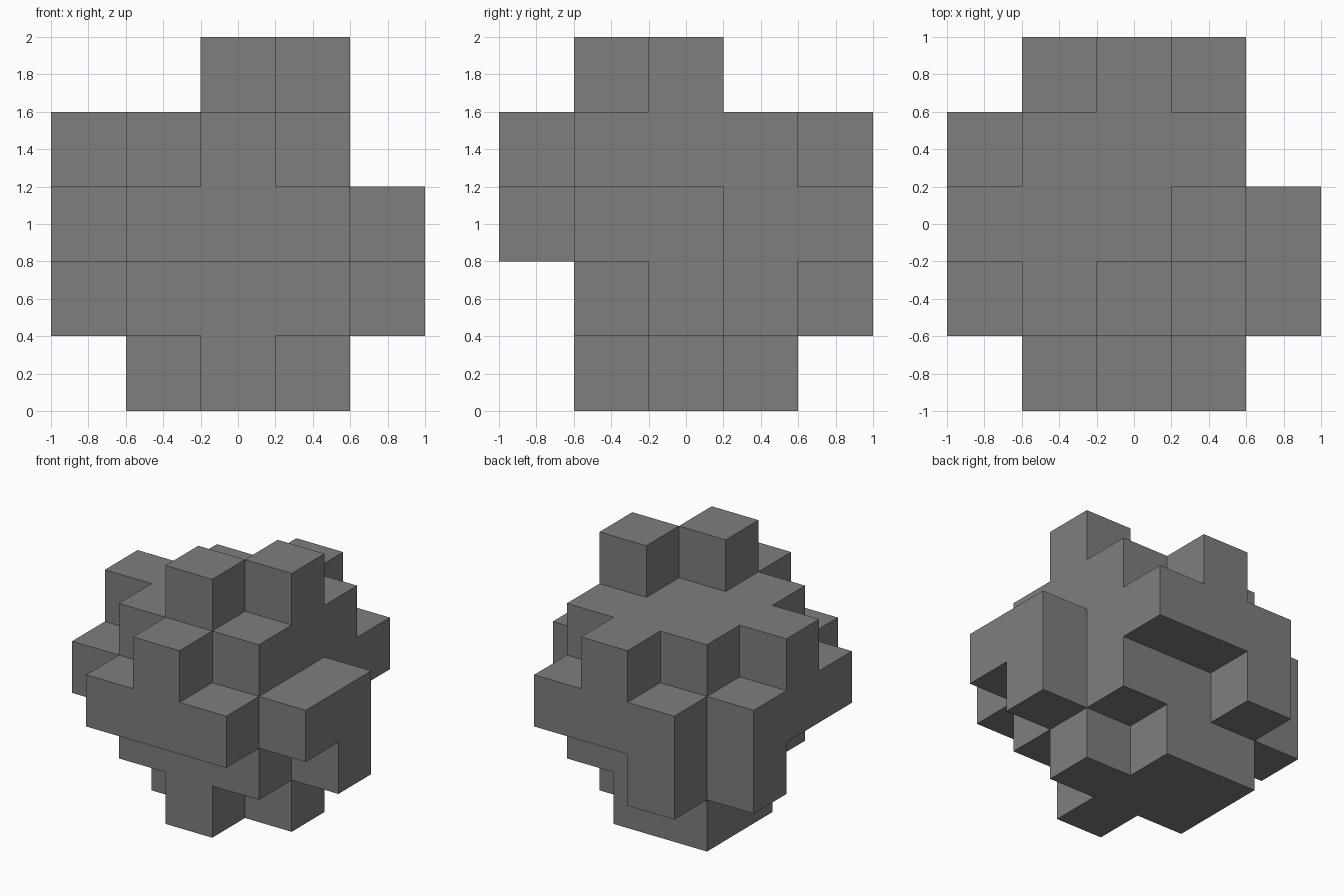
import bpy
import bmesh
from mathutils import Vector

if "Cube" in bpy.data.objects:
    bpy.data.objects.remove(bpy.data.objects["Cube"], do_unlink=True)

SIZE = 0.4  # edge of one block; the cluster fits a 5 x 5 x 5 grid

# Solid 3 x 3 x 3 core
cells = {(x, y, z) for x in (1, 2, 3) for y in (1, 2, 3) for z in (1, 2, 3)}

# Blocks on each side: axis, layer on that axis, positions on the other two axes
SIDES = {
    "right_studs": (0, 0, [(1, 2), (2, 2), (3, 2), (2, 3), (3, 1)]),   # (y, z)
    "left_studs": (0, 4, [(1, 2), (2, 2), (2, 1)]),                    # (y, z)
    "front_studs": (1, 0, [(1, 2), (2, 2), (3, 2), (2, 3)]),           # (x, z)
    "back_studs": (1, 4, [(1, 2), (2, 2), (3, 2), (2, 3), (1, 1)]),    # (x, z)
    "bottom_studs": (2, 0, [(1, 2), (1, 3), (2, 1), (2, 2), (2, 3), (3, 2)]),  # (x, y)
    "top_studs": (2, 4, [(2, 1), (3, 2)]),                             # (x, y)
}
for axis, layer, spots in SIDES.values():
    for spot in spots:
        cell = list(spot)
        cell.insert(axis, layer)
        cells.add(tuple(cell))


def add_outer_faces(bm, cell):
    """Add the faces of one block that do not touch another block."""
    for axis in range(3):
        for side in (0, 1):
            neighbour = list(cell)
            neighbour[axis] += 2 * side - 1
            if tuple(neighbour) in cells:
                continue
            u, v = (axis + 1) % 3, (axis + 2) % 3
            loop = []
            for du, dv in ((0, 0), (1, 0), (1, 1), (0, 1)):
                p = Vector(cell)
                p[axis] += side
                p[u] += du
                p[v] += dv
                loop.append(bm.verts.new((p - Vector((2.5, 2.5, 0))) * SIZE))
            bm.faces.new(loop if side else loop[::-1])


# Outer shell of the whole cluster, welded
bm = bmesh.new()
for cell in sorted(cells):
    add_outer_faces(bm, cell)
bmesh.ops.remove_doubles(bm, verts=bm.verts, dist=0.001)
mesh = bpy.data.meshes.new("block_cluster")
bm.to_mesh(mesh)
bm.free()

# Grey material
grey = bpy.data.materials.new("grey")
grey.use_nodes = True
colour = (0.21, 0.21, 0.21, 1)
grey.diffuse_color = colour
grey.node_tree.nodes["Principled BSDF"].inputs["Base Color"].default_value = colour
mesh.materials.append(grey)

cluster = bpy.data.objects.new("block_cluster", mesh)
bpy.context.collection.objects.link(cluster)
